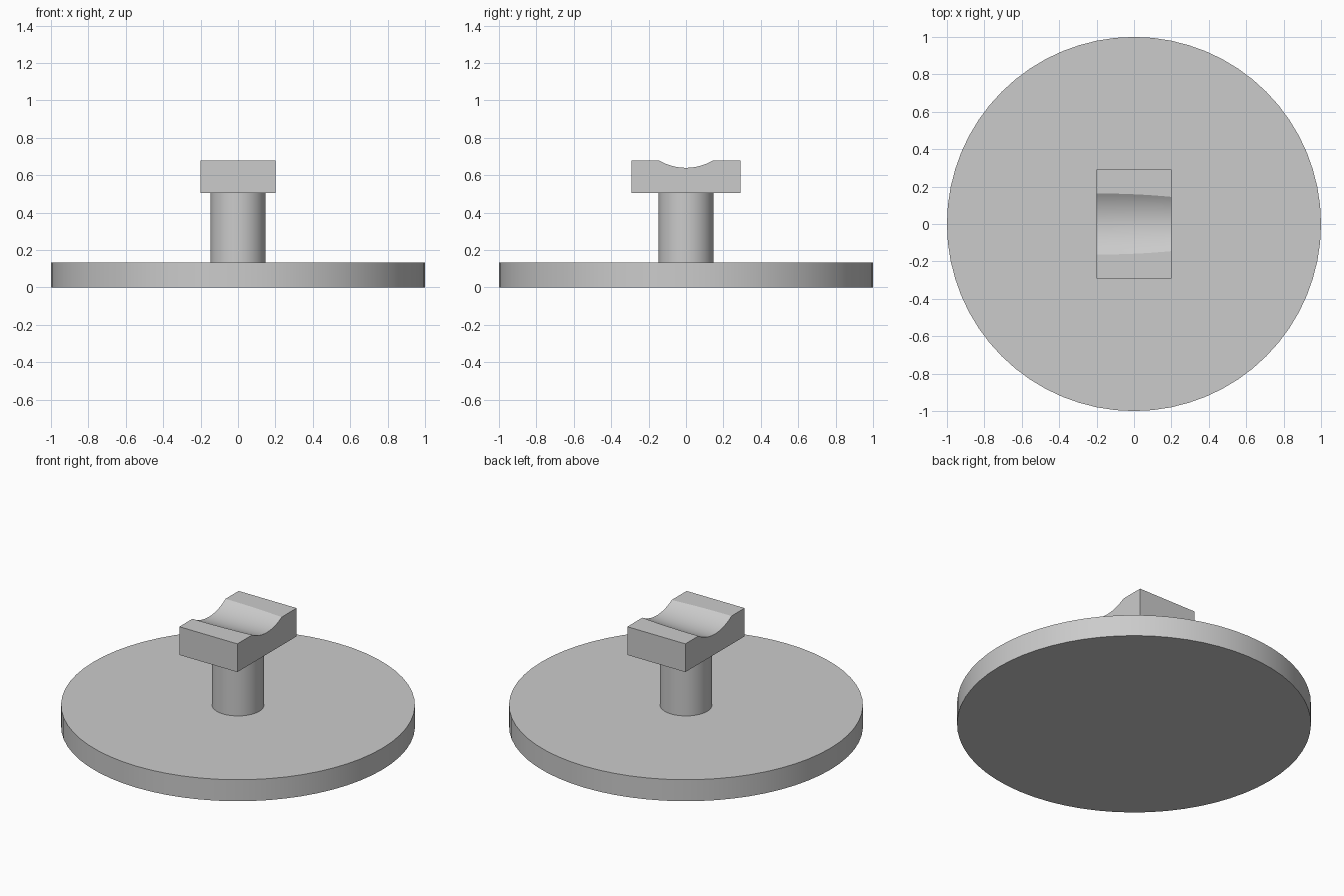
import bpy, bmesh, math

cube = bpy.data.objects.get("Cube")
if cube:
    bpy.data.objects.remove(cube, do_unlink=True)

grey = bpy.data.materials.new("light_grey")
grey.use_nodes = True
grey.diffuse_color = (0.6, 0.6, 0.6, 1)
grey.node_tree.nodes["Principled BSDF"].inputs["Base Color"].default_value = (0.6, 0.6, 0.6, 1)

BASE_TOP, POST_TOP, HEAD_TOP = 0.134, 0.504, 0.68


def finish(obj, name):
    obj.name = name
    obj.data.materials.append(grey)
    bpy.ops.object.select_all(action="DESELECT")
    obj.select_set(True)
    bpy.context.view_layer.objects.active = obj
    bpy.ops.object.shade_smooth_by_angle(angle=math.radians(20))


def cylinder(name, radius, bottom, top, sides):
    bpy.ops.mesh.primitive_cylinder_add(vertices=sides, radius=radius, depth=top - bottom,
                                        location=(0, 0, (bottom + top) / 2))
    finish(bpy.context.object, name)


# Round base and post
cylinder("round_base", 1.0, 0, BASE_TOP, 64)
cylinder("post", 0.147, BASE_TOP, POST_TOP, 48)

# Cradle head: block lofted along x, with a slightly tapering round groove on top
HALF_X, HALF_Y, AXIS_Z = 0.2, 0.292, 0.923
STATIONS, ARC = 8, 24
drop = AXIS_Z - HEAD_TOP

bm = bmesh.new()
rings = []
for i in range(STATIONS + 1):
    t = 2 * i / STATIONS - 1
    half_width = 0.159 - 0.009 * t - 0.005 * t * t
    radius = math.hypot(half_width, drop)
    spread = math.atan2(half_width, drop)
    section = [(HALF_Y, HEAD_TOP), (HALF_Y, POST_TOP), (-HALF_Y, POST_TOP), (-HALF_Y, HEAD_TOP)]
    for j in range(ARC + 1):
        a = spread * (2 * j / ARC - 1)
        section.append((radius * math.sin(a), AXIS_Z - radius * math.cos(a)))
    rings.append([bm.verts.new((t * HALF_X, y, z)) for y, z in section])

count = len(rings[0])
for near, far in zip(rings, rings[1:]):
    for k in range(count):
        n = (k + 1) % count
        bm.faces.new((near[k], near[n], far[n], far[k]))
bm.faces.new(rings[0])
bm.faces.new(rings[-1])
bmesh.ops.recalc_face_normals(bm, faces=bm.faces)

mesh = bpy.data.meshes.new("cradle_head")
bm.to_mesh(mesh)
bm.free()
head = bpy.data.objects.new("cradle_head", mesh)
bpy.context.collection.objects.link(head)
finish(head, "cradle_head")
